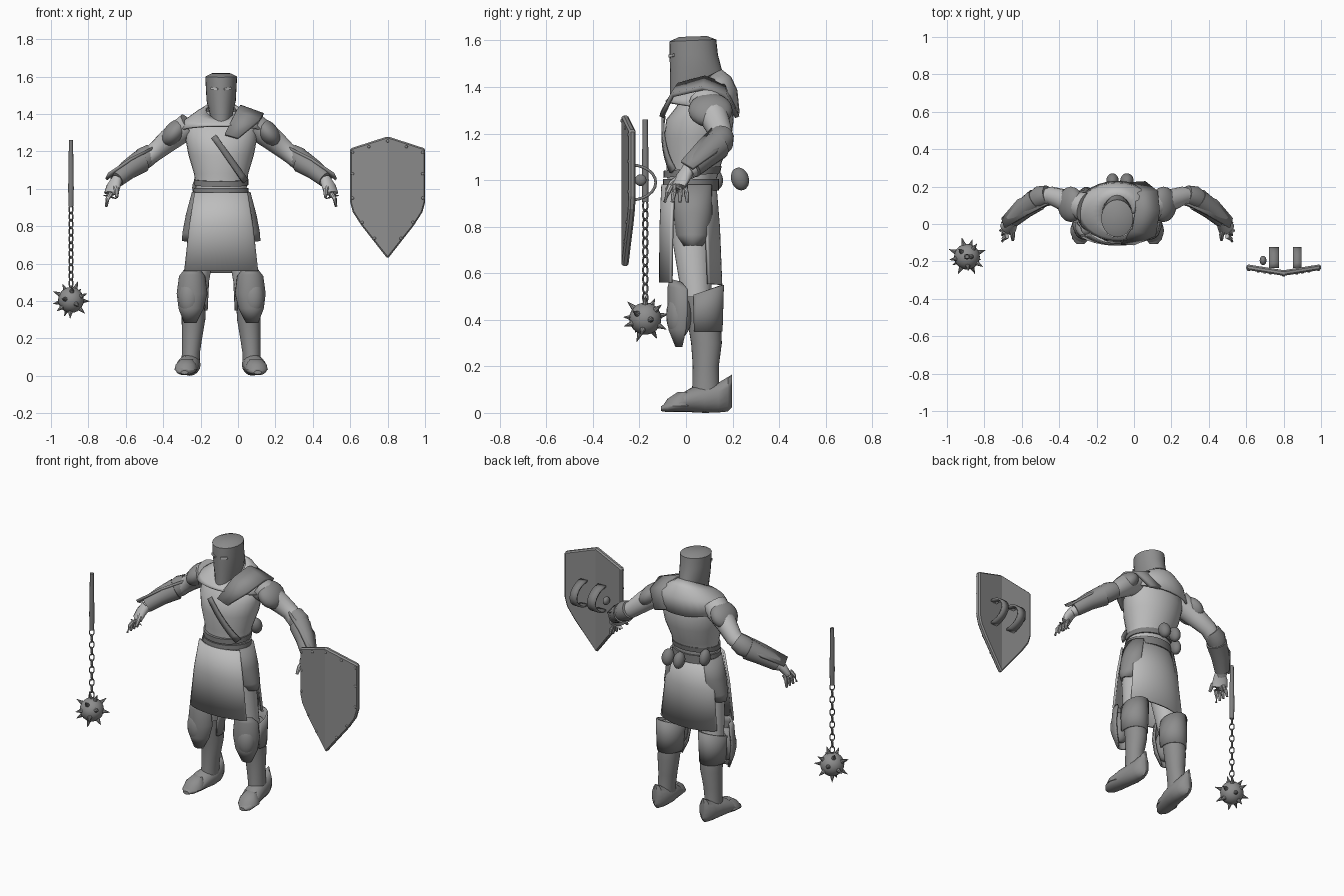
import bpy, bmesh, math
from mathutils import Vector

cube = bpy.data.objects.get("Cube")
if cube:
    bpy.data.objects.remove(cube)

MID = -0.09  # the figure stands a little off centre
made = []


def material(name, value):
    m = bpy.data.materials.new(name)
    m.use_nodes = True
    colour = (value, value, value, 1)
    m.diffuse_color = colour
    m.node_tree.nodes["Principled BSDF"].inputs["Base Color"].default_value = colour
    return m


CLOTH = material("light cloth", 0.51)
ARMOUR = material("grey armour", 0.27)
LEATHER = material("dark leather", 0.21)


def finish(name, bm, mat, thick=0):
    bmesh.ops.recalc_face_normals(bm, faces=bm.faces[:])
    me = bpy.data.meshes.new(name)
    bm.to_mesh(me)
    bm.free()
    ob = bpy.data.objects.new(name, me)
    bpy.context.collection.objects.link(ob)
    me.materials.append(mat)
    if thick:
        mod = ob.modifiers.new("Thickness", "SOLIDIFY")
        mod.thickness, mod.offset = thick, 0
    made.append(ob)
    return ob


def skin(name, rows, mat, closed=True, thick=0):
    """Join rows of points with quads; closed rows get end caps."""
    bm = bmesh.new()
    vs = [[bm.verts.new(p) for p in row] for row in rows]
    n = len(vs[0])
    for a, b in zip(vs, vs[1:]):
        for i in range(n if closed else n - 1):
            j = (i + 1) % n
            bm.faces.new((a[i], a[j], b[j], b[i]))
    if closed and not thick:
        bm.faces.new(vs[0][::-1])
        bm.faces.new(vs[-1])
    return finish(name, bm, mat, thick)


def loft(name, rings, mat, arc=None, thick=0, n=28):
    """Upright rings (x offset, y, z, rx, ry, tilt), whole or a partial arc."""
    a0, a1 = arc or (0, 360)
    steps = n if not arc else n + 1
    rows = []
    for ox, cy, cz, rx, ry, tilt in rings:
        angles = [math.radians(a0 + (a1 - a0) * i / n) for i in range(steps)]
        rows.append([(MID + ox + rx * math.cos(a), cy + ry * math.sin(a),
                      cz + tilt * math.sin(a)) for a in angles])
    return skin(name, rows, mat, arc is None, thick)


def tube(name, path, mat, n=16, axis=None):
    """Limb along points (x, y, z, width, height); rings cross the path or a fixed axis."""
    pts = [Vector(p[:3]) for p in path]
    rows = []
    for i, p in enumerate(pts):
        d = axis or (pts[min(i + 1, len(pts) - 1)] - pts[max(i - 1, 0)]).normalized()
        ref = Vector((0, 0, 1)) if abs(d.z) < 0.9 else Vector((0, 1, 0))
        u = d.cross(ref).normalized()
        v = u.cross(d)
        w, h = path[i][3:5]
        rows.append([p + u * w * math.cos(t) + v * h * math.sin(t)
                     for t in (math.tau * k / n for k in range(n))])
    return skin(name, rows, mat)


def ball(name, loc, scale, mat, rot=(0, 0, 0)):
    bpy.ops.mesh.primitive_uv_sphere_add(segments=20, ring_count=12, location=loc, rotation=rot)
    ob = bpy.context.object
    ob.name, ob.scale = name, scale
    ob.data.materials.append(mat)
    made.append(ob)
    return ob


# Torso, mantle, helmet
loft("torso", [(0, .02, .9, .14, .1, 0), (0, .025, 1.0, .136, .105, 0), (0, .035, 1.08, .145, .12, 0),
               (0, .05, 1.18, .175, .145, 0), (0, .06, 1.26, .19, .145, 0),
               (0, .075, 1.33, .185, .12, .02), (0, .07, 1.39, .11, .085, .03)], CLOTH)
loft("mantle", [(0, .055, 1.42, .08, .095, .05), (0, .065, 1.4, .13, .125, .04),
                (0, .07, 1.365, .19, .145, .02), (0, .07, 1.31, .215, .155, -.025)],
     CLOTH, arc=(0, 360), thick=.012)
loft("helmet", [(0, .048, 1.40, .062, .116, .04), (0, .042, 1.47, .078, .11, .012), (0, .033, 1.54, .082, .104, 0),
                (0, .03, 1.6, .085, .1, .004), (0, .03, 1.617, .05, .06, .002)], ARMOUR)
for s in (1, -1):
    bpy.ops.mesh.primitive_cube_add(size=1, location=(MID + s * .036, -.062, 1.535),
                                    rotation=(0, -s * .1, s * .5))
    slit = bpy.context.object
    slit.name, slit.scale = "eye_slit", (.042, .007, .012)
    slit.data.materials.append(CLOTH)

# Single plate over one shoulder
skin("shoulder_plate",
     [[(-.07, -.1, 1.29), (-.01, -.03, 1.41), (.01, .08, 1.44), (0, .16, 1.41), (-.02, .215, 1.29)],
      [(0, -.105, 1.27), (.115, -.06, 1.365), (.135, .07, 1.395), (.125, .17, 1.36), (.06, .22, 1.27)]],
     ARMOUR, closed=False, thick=.02)

# Chest strap follows the front of the torso
rows = []
for i in range(9):
    t = i / 8
    x, z = -.13 + .17 * t, 1.28 - .24 * t
    row = []
    for k in (-1, 1):
        u = x + k * .012 - MID
        row.append((x + k * .012, .05 - .15 * math.sqrt(1 - (u / .185) ** 2), z + k * .01))
    rows.append(row)
skin("chest_strap", rows, LEATHER, closed=False, thick=.012)

# Belts and pouches
loft("belt", [(0, .02, .955, .15, .122, 0), (0, .022, 1.005, .146, .12, 0)], LEATHER)
loft("upper_belt", [(0, .025, 1.02, .146, .122, .01), (0, .028, 1.05, .146, .125, .01)], LEATHER)
for x, y, r in ((-.115, .232, .033), (-.038, .232, .036), (-.215, .12, .03)):
    ball("pouch", (x, y, 1.005), (r, .038, .05), LEATHER, (.3, 0, 0))

# Front and back skirt panels
loft("front_skirt", [(0, .01, .98, .165, .11, 0), (0, 0, .8, .2, .108, 0), (0, -.005, .56, .232, .105, 0)],
     CLOTH, arc=(213, 327), thick=.012)
loft("back_skirt", [(0, .01, .98, .165, .115, 0), (0, .02, .8, .2, .12, 0), (0, .03, .56, .23, .12, -.01)],
     CLOTH, arc=(33, 147), thick=.012)

for s in (1, -1):
    def m(u, y, z, *rest):
        return (MID + s * u, y, z) + rest

    def side_rings(rings):
        return [(s * r[0],) + r[1:] for r in rings]

    def side_arc(a, b):
        return (a, b) if s > 0 else (180 - b, 180 - a)

    # Hip plate
    loft("hip_plate", side_rings([(.095, .03, .98, .055, .075, 0), (.112, .03, .86, .07, .078, 0),
                                  (.118, .03, .765, .082, .07, 0), (.125, .03, .72, .078, .042, 0)]),
         ARMOUR, arc=side_arc(-80, 80), thick=.014)

    # Leg and its armour
    loft("thigh", side_rings([(.07, .02, .95, .075, .09, 0), (.1, .025, .75, .08, .085, 0),
                              (.135, .05, .45, .06, .06, 0)]), CLOTH)
    loft("greave", side_rings([(.165, .085, .05, .05, .06, 0), (.162, .085, .12, .048, .058, 0),
                               (.156, .085, .2, .054, .056, 0), (.148, .088, .3, .063, .066, 0),
                               (.145, .075, .42, .066, .073, 0), (.145, .06, .5, .064, .07, 0)]), ARMOUR)
    loft("knee_cuff", side_rings([(.147, .07, .35, .07, .082, 0), (.147, .07, .44, .074, .085, .005),
                                  (.145, .07, .52, .076, .088, .03)]),
         ARMOUR, arc=side_arc(-25, 205), thick=.01)
    loft("knee_plate", side_rings([(.155, -.025, .56, .04, .04, -.015), (.155, -.005, .53, .065, .068, -.01),
                                   (.155, -.005, .44, .077, .068, 0), (.16, -.01, .36, .062, .06, 0),
                                   (.165, -.02, .285, .028, .02, 0)]),
         ARMOUR, arc=side_arc(190, 370), thick=.012)
    ball("knee_cop", m(.17, -.03, .42), (.06, .055, .1), ARMOUR)
    tube("boot", [m(.165, .198, .095, .01, .07), m(.165, .18, .08, .036, .074), m(.165, .14, .066, .052, .064),
                  m(.168, .08, .06, .058, .06), m(.178, .02, .055, .06, .052), m(.188, -.03, .04, .06, .036),
                  m(.195, -.08, .025, .045, .022), m(.196, -.108, .018, .02, .01)], ARMOUR, axis=Vector((0, -1, 0)))
    loft("toe_cap", side_rings([(.19, -.035, .03, .06, .065, 0), (.188, -.025, .06, .055, .055, 0),
                                (.185, -.005, .09, .03, .03, 0)]), ARMOUR)

    # Arm and its armour
    tube("arm", [m(.17, .09, 1.34, .08, .07), m(.28, .125, 1.26, .06, .062), m(.35, .15, 1.2, .05, .05),
                 m(.43, .13, 1.14, .048, .048), m(.51, .07, 1.08, .04, .04), m(.57, .01, 1.03, .03, .03)], CLOTH)
    ball("pauldron", m(.248, .105, 1.3), (.085, .095, .056), ARMOUR, (0, s * .85, 0))
    tube("elbow_guard", [m(.37, .155, 1.19, .052, .052), m(.41, .145, 1.165, .06, .06),
                         m(.44, .125, 1.14, .053, .053)], ARMOUR)
    tube("gauntlet", [m(.43, .13, 1.145, .062, .062), m(.5, .08, 1.1, .054, .052),
                      m(.56, .025, 1.05, .044, .044)], ARMOUR)
    skin("forearm_plate", [[m(.36, .11, 1.22), m(.39, .19, 1.19)], [m(.48, .05, 1.16), m(.53, .13, 1.12)],
                           [m(.6, -.02, 1.08), m(.615, .03, 1.05)]], ARMOUR, closed=False, thick=.014)

    # Hand with spread fingers
    tube("palm", [m(.555, .015, 1.05, .028, .032), m(.575, -.01, 1.015, .042, .026),
                  m(.588, -.03, .975, .045, .021), m(.593, -.035, .955, .04, .014)], CLOTH)
    for k in range(4):
        y0, y1 = -.066 + k * .021, -.092 + k * .033
        tube("finger", [m(.588, y0, .975, .013, .013), m(.608, (y0 + y1) / 2, .945, .011, .011),
                        m(.614, y1, .905, .007, .007)], CLOTH, 8)
    tube("thumb", [m(.57, -.015, 1.02, .016, .016), m(.558, -.06, .99, .013, .013),
                   m(.558, -.085, .955, .008, .008)], CLOTH, 8)

# Shield: two flat halves folded on the centre line, with a bevelled rim
SX = .8
half = [(0, 1.28), (.2, 1.215), (.2, .93), (.185, .875), (.14, .805), (0, .625)]


def shield_point(u, z, lift=0):
    return (SX + u, -.262 + .16 * abs(u) - lift, z)


bm = bmesh.new()
centre = [bm.verts.new(shield_point(*half[0])), bm.verts.new(shield_point(*half[-1]))]
for s in (1, -1):
    bm.faces.new([centre[0]] + [bm.verts.new(shield_point(s * u, z)) for u, z in half[1:-1]] + [centre[1]])
shield = finish("shield", bm, ARMOUR, .03)
rim = shield.modifiers.new("Rim", "BEVEL")
rim.width, rim.segments, rim.limit_method = .008, 1, "ANGLE"
made.remove(shield)  # stays flat shaded
for s in (1, -1):
    for u, z in ((0, 1.255), (.1, 1.225), (.187, 1.195), (.187, 1.08), (.187, .95), (.135, .82), (.07, .735)):
        ball("rivet", shield_point(s * u, z, .014), (.008, .006, .008), ARMOUR)

# Grip straps behind the shield
for x, w in ((.748, .027), (.873, .023)):
    rows = []
    for i in range(13):
        t = math.pi * i / 12
        y, z = -.235 + .105 * math.sin(t), .99 + .075 * math.cos(t)
        rows.append([(x - w, y, z), (x + w, y, z)])
    skin("grip_strap", rows, LEATHER, closed=False, thick=.012)
ball("strap_buckle", (.69, -.195, 1.0), (.018, .025, .025), LEATHER)

# Flail: handle, chain, spiked head
FX, FY, FZ = -.893, -.175, .405
tube("flail_handle", [(FX, FY, .905, .013, .013), (FX, FY, 1.0, .015, .015), (FX, FY, 1.26, .011, .011)], LEATHER, 12)
for i in range(11):
    bpy.ops.mesh.primitive_torus_add(major_radius=.022, minor_radius=.005, major_segments=14, minor_segments=6,
                                     location=(FX, FY, .495 + i * .0395),
                                     rotation=(math.pi / 2, 0, math.pi / 4 + math.pi / 2 * (i % 2)))
    link = bpy.context.object
    link.name, link.scale = "chain_link", (.62, 1, 1)
    link.data.materials.append(ARMOUR)
    made.append(link)
ball("flail_head", (FX, FY, FZ), (.069, .069, .069), ARMOUR)
for i in range(16):
    h = 1 - (2 * i + 1) / 16
    a, r = i * 2.4, math.sqrt(1 - h * h)
    d = Vector((r * math.cos(a), r * math.sin(a), h))
    base, tip = Vector((FX, FY, FZ)) + d * .06, Vector((FX, FY, FZ)) + d * .106
    tube("flail_spike", [(*base, .015, .015), (*tip, .001, .001)], ARMOUR, 8)

# Smooth shading with sharp edges kept
bpy.ops.object.select_all(action="DESELECT")
for ob in made:
    ob.select_set(True)
bpy.context.view_layer.objects.active = made[0]
bpy.ops.object.shade_smooth_by_angle(angle=math.radians(40))
